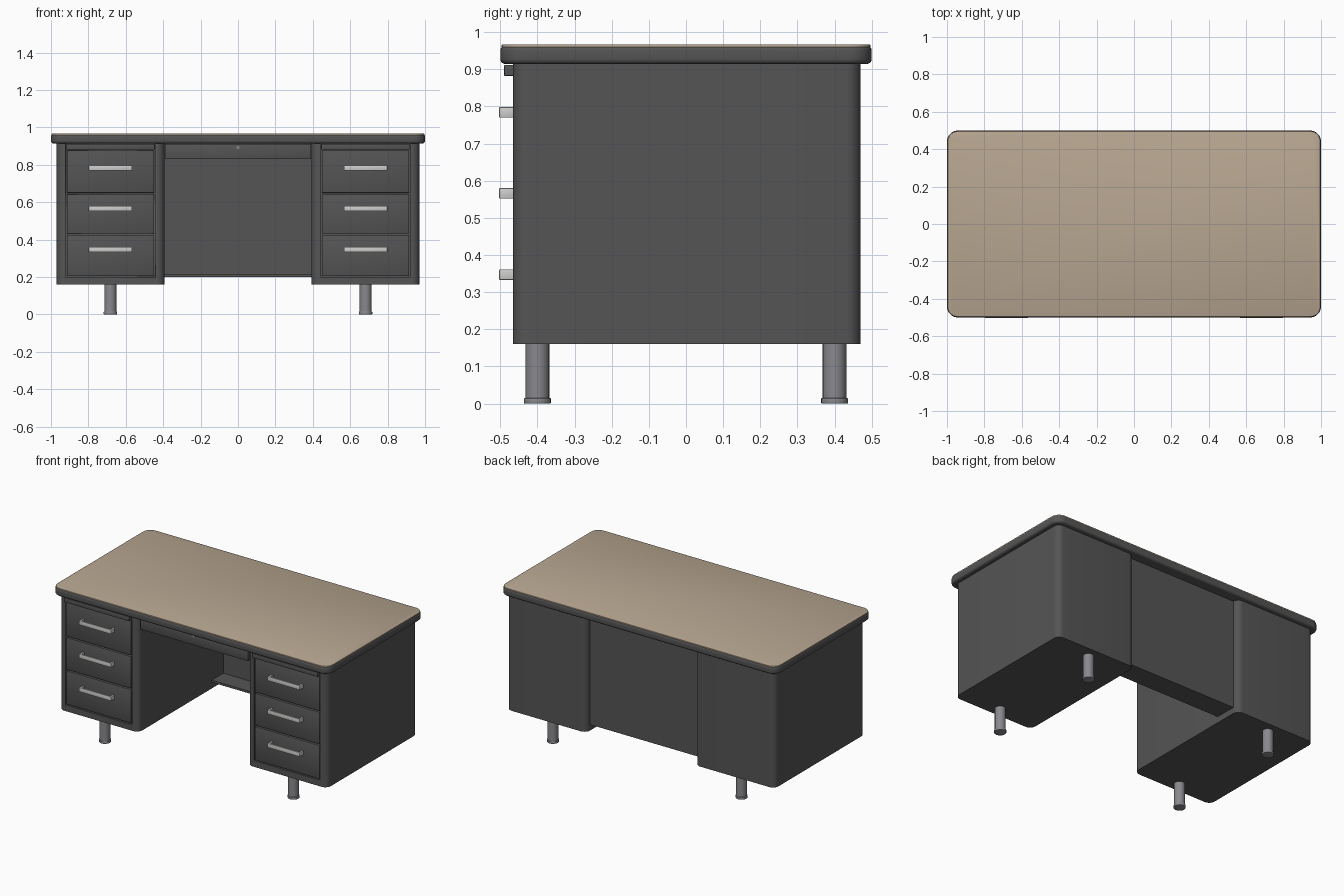
import bpy, bmesh, math
from mathutils import Matrix

if "Cube" in bpy.data.objects:
    bpy.data.objects.remove(bpy.data.objects["Cube"])


def material(name, rgb):
    m = bpy.data.materials.new(name)
    m.diffuse_color = (*rgb, 1)
    m.use_nodes = True
    m.node_tree.nodes["Principled BSDF"].inputs["Base Color"].default_value = m.diffuse_color
    return m


DARK = material("dark grey steel", (0.09, 0.09, 0.09))
TAN = material("tan laminate", (0.48, 0.385, 0.285))
BRIGHT = material("bright chrome", (0.62, 0.62, 0.61))
GREY = material("mid grey metal", (0.25, 0.25, 0.27))


def finish(name, bm, mat, bevel=0.0, segs=2):
    bmesh.ops.recalc_face_normals(bm, faces=bm.faces)
    me = bpy.data.meshes.new(name)
    bm.to_mesh(me)
    bm.free()
    ob = bpy.data.objects.new(name, me)
    bpy.context.collection.objects.link(ob)
    me.materials.append(mat)
    bpy.ops.object.select_all(action='DESELECT')
    bpy.context.view_layer.objects.active = ob
    ob.select_set(True)
    if bevel:
        mod = ob.modifiers.new("bevel", 'BEVEL')
        mod.width, mod.segments = bevel, segs
        mod.limit_method, mod.angle_limit = 'ANGLE', math.radians(40)
        bpy.ops.object.modifier_apply(modifier="bevel")
    bpy.ops.object.shade_smooth_by_angle(angle=math.radians(35))
    return ob


def extrude(name, outline, z0, z1, mat, **kw):
    bm = bmesh.new()
    face = bm.faces.new([bm.verts.new((x, y, z0)) for x, y in outline])
    new = bmesh.ops.extrude_face_region(bm, geom=[face])["geom"]
    bmesh.ops.translate(bm, vec=(0, 0, z1 - z0),
                        verts=[v for v in new if isinstance(v, bmesh.types.BMVert)])
    return finish(name, bm, mat, **kw)


def box(name, x, y, z, mat, **kw):
    outline = [(x[0], y[0]), (x[1], y[0]), (x[1], y[1]), (x[0], y[1])]
    return extrude(name, outline, z[0], z[1], mat, **kw)


def rounded(x, y, r, n=8):
    pts = []
    corners = [(x[1] - r, y[1] - r), (x[0] + r, y[1] - r), (x[0] + r, y[0] + r), (x[1] - r, y[0] + r)]
    for k, (cx, cy) in enumerate(corners):
        for i in range(n + 1):
            a = math.pi / 2 * (k + i / n)
            pts.append((cx + r * math.cos(a), cy + r * math.sin(a)))
    return pts


def cylinder(name, loc, r, depth, mat, along_y=False, **kw):
    bm = bmesh.new()
    rot = Matrix.Rotation(math.pi / 2, 4, 'X') if along_y else Matrix()
    bmesh.ops.create_cone(bm, cap_ends=True, segments=24, radius1=r, radius2=r, depth=depth,
                          matrix=Matrix.Translation(loc) @ rot)
    return finish(name, bm, mat, **kw)


# Desk top: rolled steel edge with a laminate sheet
extrude("top_edge", rounded((-1, 1), (-0.5, 0.5), 0.06), 0.914, 0.964, DARK, bevel=0.014, segs=4)
extrude("top_laminate", rounded((-0.996, 0.996), (-0.496, 0.496), 0.056), 0.955, 0.967, TAN, bevel=0.002)

for side, s in (("left", -1), ("right", 1)):
    def span(a, b):
        return tuple(sorted((s * a, s * b)))

    # Pedestal shell with a shallow recess for the drawers
    ped = extrude(side + "_pedestal", rounded(span(0.393, 0.97), (-0.466, 0.47), 0.04), 0.16, 0.916, DARK)
    cutter = box("cutter", span(0.441, 0.921), (-0.6, -0.436), (0.2, 0.95), DARK)
    mod = ped.modifiers.new("recess", 'BOOLEAN')
    mod.object, mod.operation, mod.solver = cutter, 'DIFFERENCE', 'EXACT'
    bpy.context.view_layer.objects.active = ped
    bpy.ops.object.modifier_apply(modifier="recess")
    bpy.data.objects.remove(cutter)

    # Pull-out writing board
    box(side + "_writing_board", span(0.445, 0.918), (-0.49, -0.43), (0.882, 0.912), DARK, bevel=0.003)

    # Drawer fronts and bridge handles
    for i, (z0, z1, hz) in enumerate(((0.206, 0.425, 0.347), (0.433, 0.642, 0.566), (0.650, 0.876, 0.784))):
        box(f"{side}_drawer_{i}", span(0.448, 0.915), (-0.465, -0.43), (z0, z1), DARK, bevel=0.002)
        c, h = s * 0.682, 0.116
        bridge = [(c - h, -0.46), (c - h, -0.503), (c + h, -0.503), (c + h, -0.46),
                  (c + h - 0.012, -0.46), (c + h - 0.012, -0.493), (c - h + 0.012, -0.493), (c - h + 0.012, -0.46)]
        extrude(f"{side}_handle_{i}", bridge, hz - 0.014, hz + 0.014, BRIGHT, bevel=0.002)

    # Tubular legs with glide feet
    for end, y in (("front", -0.4), ("back", 0.4)):
        cylinder(f"{side}_{end}_leg", (s * 0.682, y, 0.086), 0.032, 0.155, GREY)
        cylinder(f"{side}_{end}_foot", (s * 0.682, y, 0.0075), 0.036, 0.015, GREY, bevel=0.002)

# Centre drawer with lock
box("centre_drawer_front", (-0.39, 0.39), (-0.452, -0.43), (0.83, 0.912), DARK, bevel=0.003)
box("centre_drawer_body", (-0.385, 0.385), (-0.432, 0.1), (0.838, 0.912), DARK)
cylinder("drawer_lock", (0, -0.452, 0.893), 0.009, 0.012, GREY, along_y=True)

# Modesty panel with an inward ledge at its foot
box("modesty_panel", (-0.4, 0.4), (0.41, 0.432), (0.2, 0.916), DARK)
box("panel_ledge", (-0.4, 0.4), (0.29, 0.415), (0.2, 0.214), DARK)
